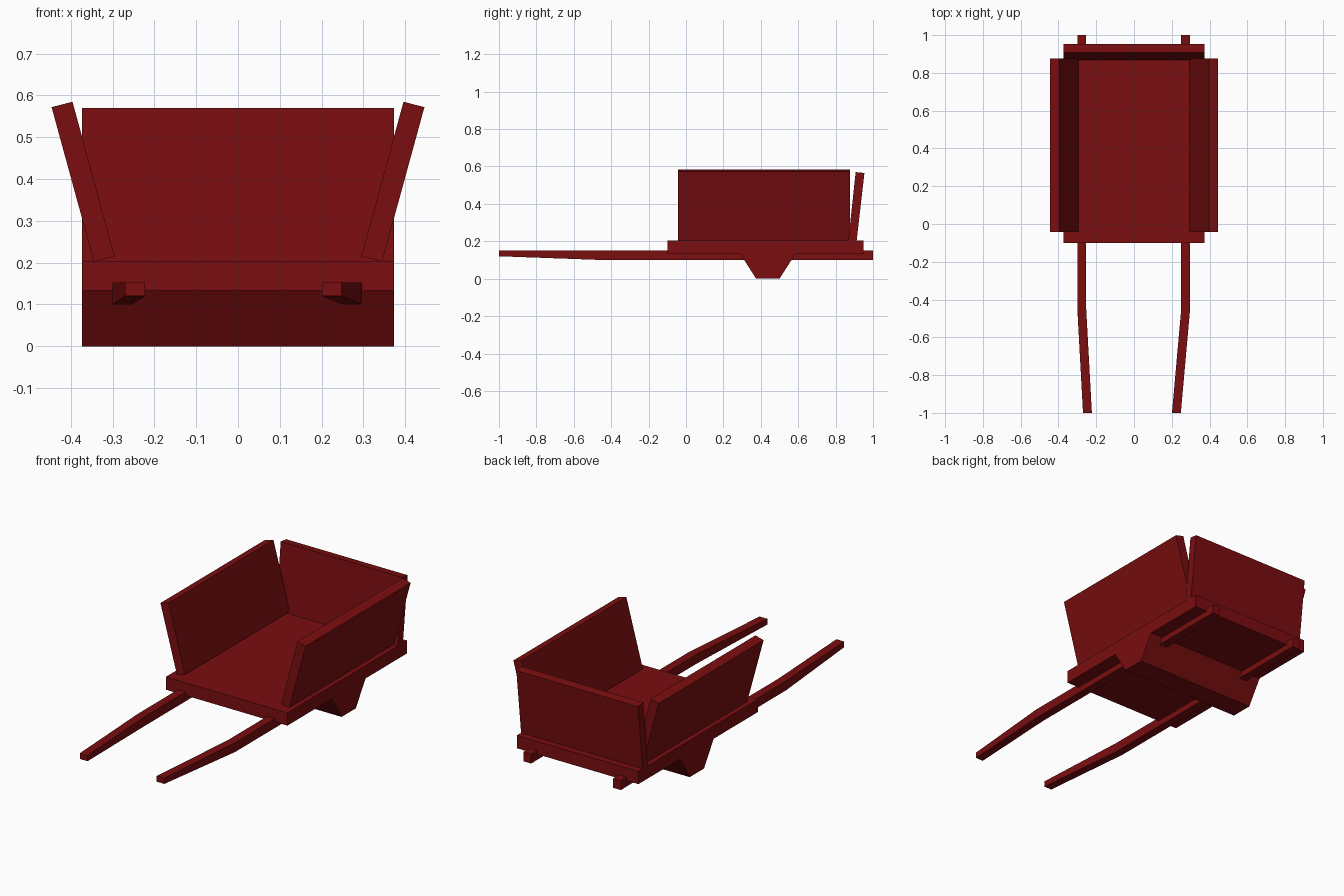
import bpy
import bmesh

cube = bpy.data.objects.get("Cube")
if cube:
    bpy.data.objects.remove(cube, do_unlink=True)

# Single painted-wood colour
paint = bpy.data.materials.new("dark red paint")
paint.use_nodes = True
RED = (0.195, 0.0042, 0.005, 1)
paint.diffuse_color = RED
paint.node_tree.nodes["Principled BSDF"].inputs["Base Color"].default_value = RED


def loft(name, sections):
    """Join matching cross-sections into a closed solid."""
    bm = bmesh.new()
    rings = [[bm.verts.new(p) for p in s] for s in sections]
    bm.faces.new(rings[0])
    bm.faces.new(rings[-1])
    n = len(rings[0])
    for a, b in zip(rings, rings[1:]):
        for i in range(n):
            j = (i + 1) % n
            bm.faces.new((a[i], a[j], b[j], b[i]))
    bmesh.ops.recalc_face_normals(bm, faces=bm.faces)
    mesh = bpy.data.meshes.new(name)
    bm.to_mesh(mesh)
    bm.free()
    mesh.materials.append(paint)
    obj = bpy.data.objects.new(name, mesh)
    bpy.context.collection.objects.link(obj)
    return obj


def across(name, profile, half_width=0.373):
    """Extrude a (y, z) profile across the cart."""
    return loft(name, [[(x, y, z) for y, z in profile] for x in (-half_width, half_width)])


def along(name, profile, y0, y1):
    """Extrude an (x, z) profile along the cart."""
    return loft(name, [[(x, y, z) for x, z in profile] for y in (y0, y1)])


# Flat bed, axle block and leaning back board
across("bed", [(-0.1, 0.133), (0.95, 0.133), (0.95, 0.204), (-0.1, 0.204)])
across("axle_block", [(0.29, 0.133), (0.375, 0), (0.5, 0), (0.585, 0.133)])
across("back_board", [(0.868, 0.203), (0.912, 0.2), (0.954, 0.565), (0.907, 0.57)])

# Side boards flaring outwards
board = [(0.345, 0.203), (0.295, 0.215), (0.396, 0.585), (0.446, 0.572)]
for side, s in (("left", 1), ("right", -1)):
    along(side + "_side_board", [(s * x, z) for x, z in board], -0.043, 0.876)

# Shafts: straight under the bed, bent and thinner at the handles
for side, x_body, x_tip in (("left", 0.25, 0.201), ("right", -0.3, -0.27)):
    stations = [(1, x_body, 0.1), (-0.45, x_body, 0.1), (-1, x_tip, 0.12)]
    loft(side + "_shaft", [
        [(x, y, z), (x + 0.047, y, z), (x + 0.047, y, 0.152), (x, y, 0.152)]
        for y, x, z in stations])
